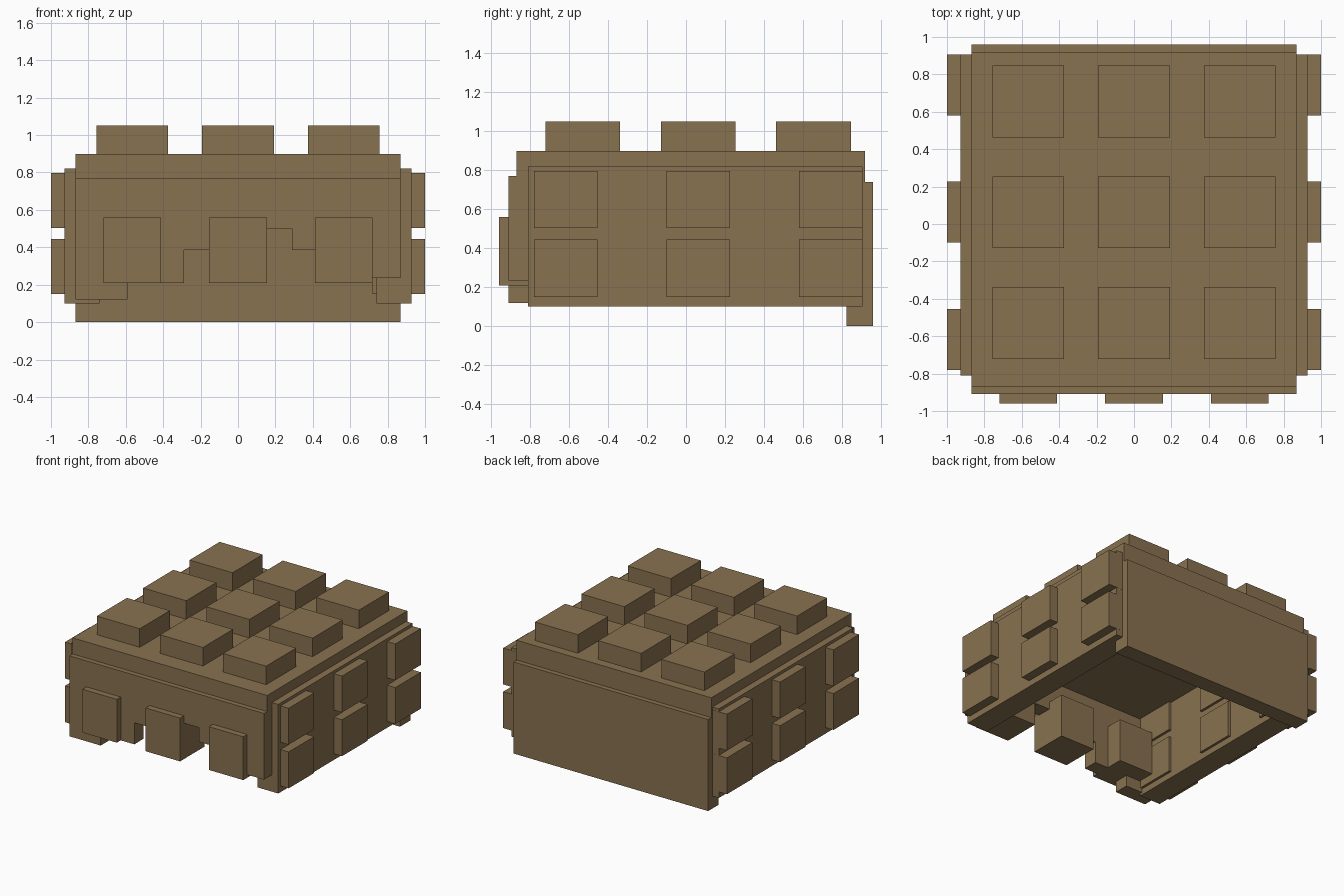
import bpy
import bmesh

cube = bpy.data.objects.get("Cube")
if cube:
    bpy.data.objects.remove(cube, do_unlink=True)

# Single flat brown
brown = bpy.data.materials.new("earth_brown")
brown.use_nodes = True
colour = (0.25, 0.168, 0.082, 1)
brown.diffuse_color = colour
brown.node_tree.nodes["Principled BSDF"].inputs["Base Color"].default_value = colour


def finish(name, bm):
    bmesh.ops.recalc_face_normals(bm, faces=bm.faces[:])
    mesh = bpy.data.meshes.new(name)
    bm.to_mesh(mesh)
    bm.free()
    mesh.materials.append(brown)
    obj = bpy.data.objects.new(name, mesh)
    bpy.context.collection.objects.link(obj)
    return obj


def box(name, x, y, z):
    """Box from (min, max) ranges on each axis."""
    bm = bmesh.new()
    bmesh.ops.create_cube(bm, size=1)
    for v in bm.verts:
        v.co = [r[0] if c < 0 else r[1] for c, r in zip(v.co, (x, y, z))]
    return finish(name, bm)


def around(centre, half):
    return (centre - half, centre + half)


# Roof slab and back wall
box("roof_slab", (-0.87, 0.87), (-0.87, 0.92), (0.74, 0.9))
box("back_wall", (-0.87, 0.87), (0.825, 0.96), (0, 0.74))

# Front wall with a stepped, broken lower edge
edge = [(-0.87, 0.12), (-0.59, 0.12), (-0.59, 0.21), (-0.29, 0.21),
        (-0.29, 0.385), (0, 0.385), (0, 0.5), (0.29, 0.5),
        (0.29, 0.385), (0.56, 0.385), (0.56, 0.235), (0.87, 0.235),
        (0.87, 0.77), (-0.87, 0.77)]
bm = bmesh.new()
face = bm.faces.new([bm.verts.new((x, -0.91, z)) for x, z in edge])
extruded = bmesh.ops.extrude_face_region(bm, geom=[face])["geom"]
for v in extruded:
    if isinstance(v, bmesh.types.BMVert):
        v.co.y = -0.79
finish("front_wall", bm)

# Roof studs in a three by three grid
for row, y in enumerate((-0.53, 0.063, 0.655)):
    for col, x in enumerate((-0.565, 0, 0.565)):
        box(f"roof_stud_{row}_{col}", around(x, 0.192), around(y, 0.192), (0.85, 1.05))

# Front blocks pass through the wall
for i, x in enumerate((-0.565, 0, 0.565)):
    box(f"front_block_{i}", around(x, 0.154), (-0.96, -0.65), (0.21, 0.56))

# Side walls with blocks showing on both faces
for side, s in (("left", 1), ("right", -1)):
    box(f"{side}_wall", sorted((s * 0.74, s * 0.927)), (-0.81, 0.905), (0.1, 0.82))
    for row, z in enumerate((0.297, 0.65)):
        for col, y in enumerate((-0.618, 0.063, 0.743)):
            box(f"{side}_block_{row}_{col}", sorted((s * 0.72, s)),
                around(y, 0.163), around(z, 0.147))
